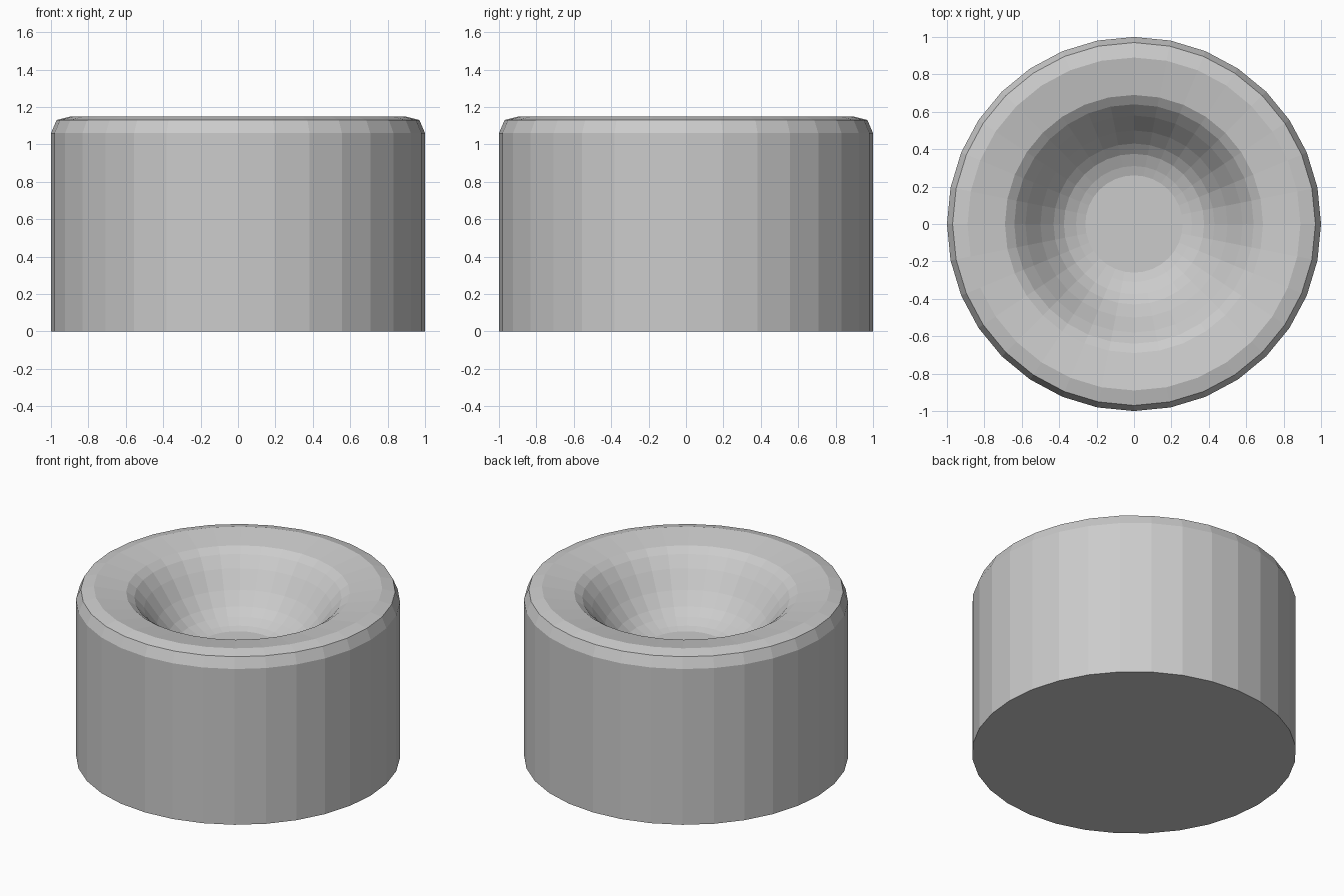
import bpy, bmesh, math

if "Cube" in bpy.data.objects:
    bpy.data.objects.remove(bpy.data.objects["Cube"])

SIDES = 32
# Outer wall, rounded rim and dished top as (radius, height)
PROFILE = [(1.0, 0), (1.0, 1.06), (0.97, 1.13), (0.89, 1.15), (0.69, 1.115),
           (0.64, 1.08), (0.58, 1.01), (0.50, 0.90), (0.43, 0.82),
           (0.375, 0.775), (0.31, 0.745), (0.26, 0.73)]

bm = bmesh.new()
rings = []
for r, z in PROFILE:
    rings.append([bm.verts.new((r * math.cos(2 * math.pi * i / SIDES),
                                r * math.sin(2 * math.pi * i / SIDES), z))
                  for i in range(SIDES)])
for a, b in zip(rings, rings[1:]):
    for i in range(SIDES):
        j = (i + 1) % SIDES
        bm.faces.new((a[i], a[j], b[j], b[i]))

# Flat underside and bowl floor
bm.faces.new(rings[0][::-1])
bm.faces.new(rings[-1])
mesh = bpy.data.meshes.new("dished_drum")
bm.to_mesh(mesh)
bm.free()
bpy.context.collection.objects.link(bpy.data.objects.new("dished_drum", mesh))
